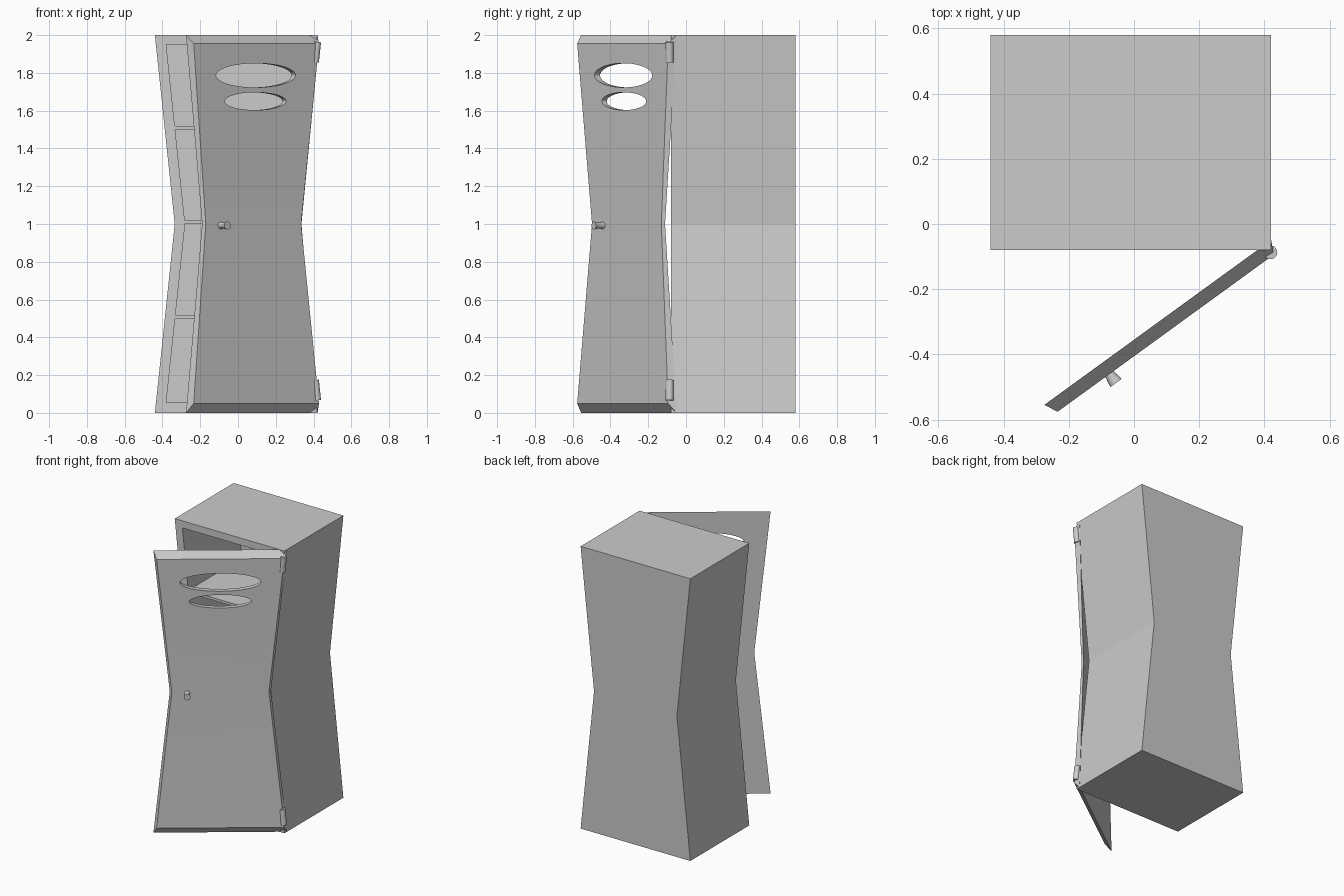
import bpy, bmesh, math
from mathutils import Matrix, Vector

if "Cube" in bpy.data.objects:
    bpy.data.objects.remove(bpy.data.objects["Cube"])

def finish(bm, name, smooth=False):
    bmesh.ops.recalc_face_normals(bm, faces=bm.faces)
    me = bpy.data.meshes.new(name)
    bm.to_mesh(me)
    bm.free()
    ob = bpy.data.objects.new(name, me)
    bpy.context.collection.objects.link(ob)
    if smooth:
        bpy.ops.object.select_all(action='DESELECT')
        ob.select_set(True)
        bpy.context.view_layer.objects.active = ob
        bpy.ops.object.shade_smooth_by_angle(angle=math.radians(30))
    return ob

def hourglass(bm, cx, wide, waist, z0, z1, y_end, y_mid):
    """Six-point ring: wide at floor and top, narrow at z = 1."""
    rows = [(wide, z0, y_end), (waist, 1.0, y_mid), (wide, z1, y_end)]
    right = [bm.verts.new((cx + w, y, z)) for w, z, y in rows]
    left = [bm.verts.new((cx - w, y, z)) for w, z, y in rows]
    return right + left[::-1]

def bridge(bm, a, b):
    for i in range(6):
        j = (i + 1) % 6
        bm.faces.new((a[i], a[j], b[j], b[i]))

def cap(bm, r):
    bm.faces.new((r[0], r[1], r[4], r[5]))
    bm.faces.new((r[1], r[2], r[3], r[4]))

def lathe(name, profile, matrix, seg=32):
    """Turned part from (radius, height) points around local z."""
    bm = bmesh.new()
    rings = [[bm.verts.new(matrix @ Vector((r * math.cos(t), r * math.sin(t), h)))
              for t in (2 * math.pi * k / seg for k in range(seg))] for r, h in profile]
    for a, b in zip(rings, rings[1:]):
        for k in range(seg):
            n = (k + 1) % seg
            bm.faces.new((a[k], a[n], b[n], b[k]))
    bm.faces.new(rings[0])
    bm.faces.new(rings[-1])
    return finish(bm, name, True)

CX, FRONT, BACK = -0.01, -0.08, 0.58

# Cabinet shell, open at the front
bm = bmesh.new()
outer_front = hourglass(bm, CX, 0.43, 0.325, 0, 2, FRONT, FRONT)
inner_front = hourglass(bm, CX, 0.37, 0.27, 0.055, 1.95, FRONT, FRONT)
inner_back = hourglass(bm, CX, 0.37, 0.27, 0.055, 1.95, 0.52, 0.52)
outer_back = hourglass(bm, CX, 0.43, 0.325, 0, 2, BACK, BACK)
bridge(bm, outer_front, inner_front)
bridge(bm, inner_front, inner_back)
bridge(bm, outer_front, outer_back)
cap(bm, inner_back)
cap(bm, outer_back)
finish(bm, "cabinet_shell")

# Shelves, let slightly into the walls
for i, z in enumerate((0.51, 1.012, 1.51)):
    half = 0.27 + 0.10 * abs(z - 1) / 0.95 + 0.01
    bm = bmesh.new()
    bmesh.ops.create_cube(bm, size=1, matrix=Matrix.Translation((CX, 0.2255, z))
                          @ Matrix.Diagonal((2 * half, 0.609, 0.018, 1)))
    finish(bm, f"shelf_{i + 1}")

# Door: flat back, bevelled edges, front thinning towards the waist
door_matrix = Matrix.Translation((0.073, -0.302, 0)) @ Matrix.Rotation(math.radians(36), 4, 'Z')
bm = bmesh.new()
door_back = hourglass(bm, 0, 0.43, 0.325, 0, 2, 0, 0)
door_front = hourglass(bm, 0, 0.41, 0.312, 0.05, 1.955, -0.041, -0.015)
bridge(bm, door_back, door_front)
cap(bm, door_back)
cap(bm, door_front)
bm.transform(door_matrix)
door = finish(bm, "door")

# Oval vents cut through the door
to_front = Matrix.Rotation(math.radians(90), 4, 'X')
for z, half_w, half_h in ((1.787, 0.26, 0.064), (1.65, 0.2, 0.047)):
    m = door_matrix @ Matrix.Translation((0, 0, z)) @ to_front @ Matrix.Diagonal((half_w, half_h, 1, 1))
    cutter = lathe("vent_cutter", [(1, -0.1), (1, 0.1)], m, 64)
    cutter.hide_render = True
    mod = door.modifiers.new("vent", 'BOOLEAN')
    mod.operation = 'DIFFERENCE'
    mod.solver = 'EXACT'
    mod.object = cutter
    bpy.context.view_layer.objects.active = door
    bpy.ops.object.modifier_apply(modifier=mod.name)
    bpy.data.objects.remove(cutter)
bpy.ops.object.select_all(action='DESELECT')
door.select_set(True)
bpy.context.view_layer.objects.active = door
bpy.ops.object.shade_smooth_by_angle(angle=math.radians(20))

# Door knob with a narrow neck
lathe("door_knob", [(0.02, 0.005), (0.017, 0.03), (0.016, 0.045), (0.019, 0.06), (0.021, 0.075)],
      door_matrix @ Matrix.Translation((-0.213, 0, 0.992)) @ to_front, 24)

# Hinge barrels leaning along the cabinet side
for name, z, lean in (("upper_hinge", 1.91, 6), ("lower_hinge", 0.12, -6)):
    m = Matrix.Translation((0.413, -0.087, z)) @ Matrix.Rotation(math.radians(lean), 4, 'Y')
    lathe(name, [(0.021, -0.054), (0.021, 0.054)], m, 24)
